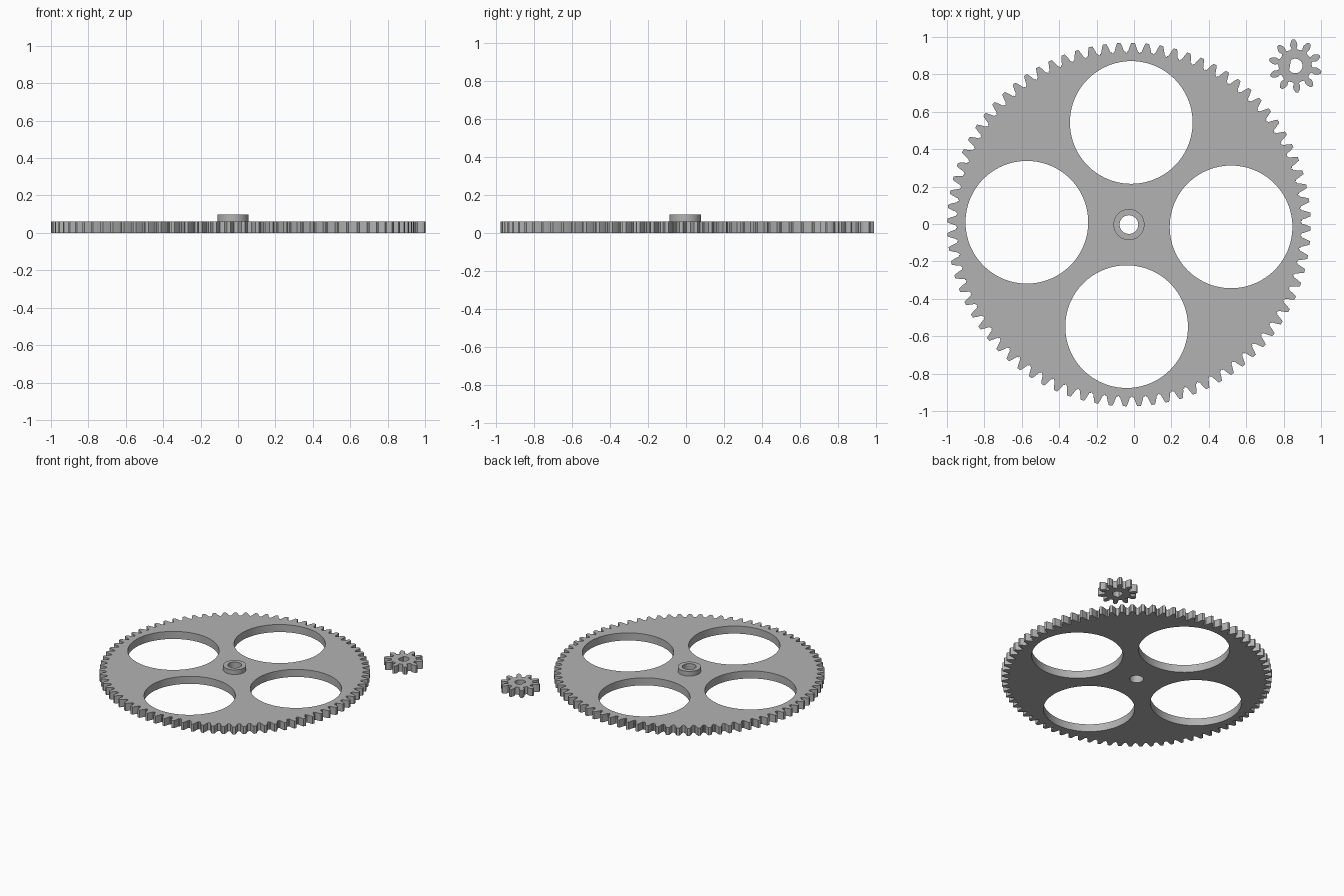
import bpy, bmesh, math
from math import pi, cos, sin, tan, acos, radians

cube = bpy.data.objects.get("Cube")
if cube:
    bpy.data.objects.remove(cube)

MODULE = 0.0237
THICK = 0.06
HUB_TOP = 0.097
WHEEL_TURN = radians(-1.3)

grey = bpy.data.materials.new("light grey")
grey.use_nodes = True
grey.diffuse_color = (0.45, 0.45, 0.45, 1)
grey.node_tree.nodes["Principled BSDF"].inputs["Base Color"].default_value = (0.45, 0.45, 0.45, 1)


def polar(r, a, cx=0, cy=0):
    return (cx + r * cos(a), cy + r * sin(a))


def circle(r, cx=0, cy=0, n=64):
    return [polar(r, 2 * pi * i / n, cx, cy) for i in range(n)]


def gear_outline(teeth, turn, undercut=0.0, steps=5):
    """Involute gear profile with 20 degree pressure angle."""
    pitch = MODULE * teeth / 2
    base = pitch * cos(radians(20))
    tip, root = pitch + MODULE, pitch - 1.25 * MODULE
    inv = lambda a: tan(a) - a
    at_base = pi / (2 * teeth) + inv(radians(20))
    start = max(base, root + 0.3 * MODULE)
    flank = [(root, at_base + 0.3 * (pi / teeth - at_base)),
             (root + 0.25 * MODULE, at_base - undercut)]
    for i in range(steps + 1):
        r = start + (tip - start) * i / steps
        flank.append((r, at_base - inv(acos(min(1, base / r)))))
    points = []
    for k in range(teeth):
        mid = turn + 2 * pi * k / teeth
        points += [polar(r, mid - a) for r, a in flank]
        points += [polar(r, mid + a) for r, a in reversed(flank)]
    return points


def plate(name, loops, z0, z1, location):
    """Flat plate with holes, the first loop being the outside."""
    bm = bmesh.new()
    for loop in loops:
        verts = [bm.verts.new((x, y, z0)) for x, y in loop]
        for a, b in zip(verts, verts[1:] + verts[:1]):
            bm.edges.new((a, b))
    bmesh.ops.triangle_fill(bm, edges=bm.edges[:], use_beauty=True, use_dissolve=False)
    new = bmesh.ops.extrude_face_region(bm, geom=bm.faces[:], use_keep_orig=True)["geom"]
    top = [g for g in new if isinstance(g, bmesh.types.BMVert)]
    bmesh.ops.translate(bm, verts=top, vec=(0, 0, z1 - z0))
    bmesh.ops.recalc_face_normals(bm, faces=bm.faces[:])
    mesh = bpy.data.meshes.new(name)
    bm.to_mesh(mesh)
    bm.free()
    mesh.materials.append(grey)
    obj = bpy.data.objects.new(name, mesh)
    obj.location = (*location, 0)
    bpy.context.collection.objects.link(obj)
    bpy.ops.object.select_all(action='DESELECT')
    obj.select_set(True)
    bpy.context.view_layer.objects.active = obj
    bpy.ops.object.shade_smooth_by_angle(angle=radians(20))
    return obj


# Large wheel with four lightening holes and a shaft bore
wheel_at = (-0.027, -0.003)
bore = circle(0.05, n=40)
windows = [circle(0.328, *polar(0.546, WHEEL_TURN + k * pi / 2), n=96) for k in range(4)]
plate("large_gear", [gear_outline(80, WHEEL_TURN), bore] + windows, 0, THICK, wheel_at)

# Raised collar around the bore
plate("hub_collar", [circle(0.083), bore], THICK, HUB_TOP, wheel_at)

# Small pinion with a D-shaped bore
flat = acos(0.72)
d_bore = [polar(0.039, radians(170) + flat + (2 * pi - 2 * flat) * i / 32) for i in range(33)]
plate("pinion_gear", [gear_outline(10, radians(94), undercut=0.03), d_bore], 0, THICK, (0.862, 0.845))
